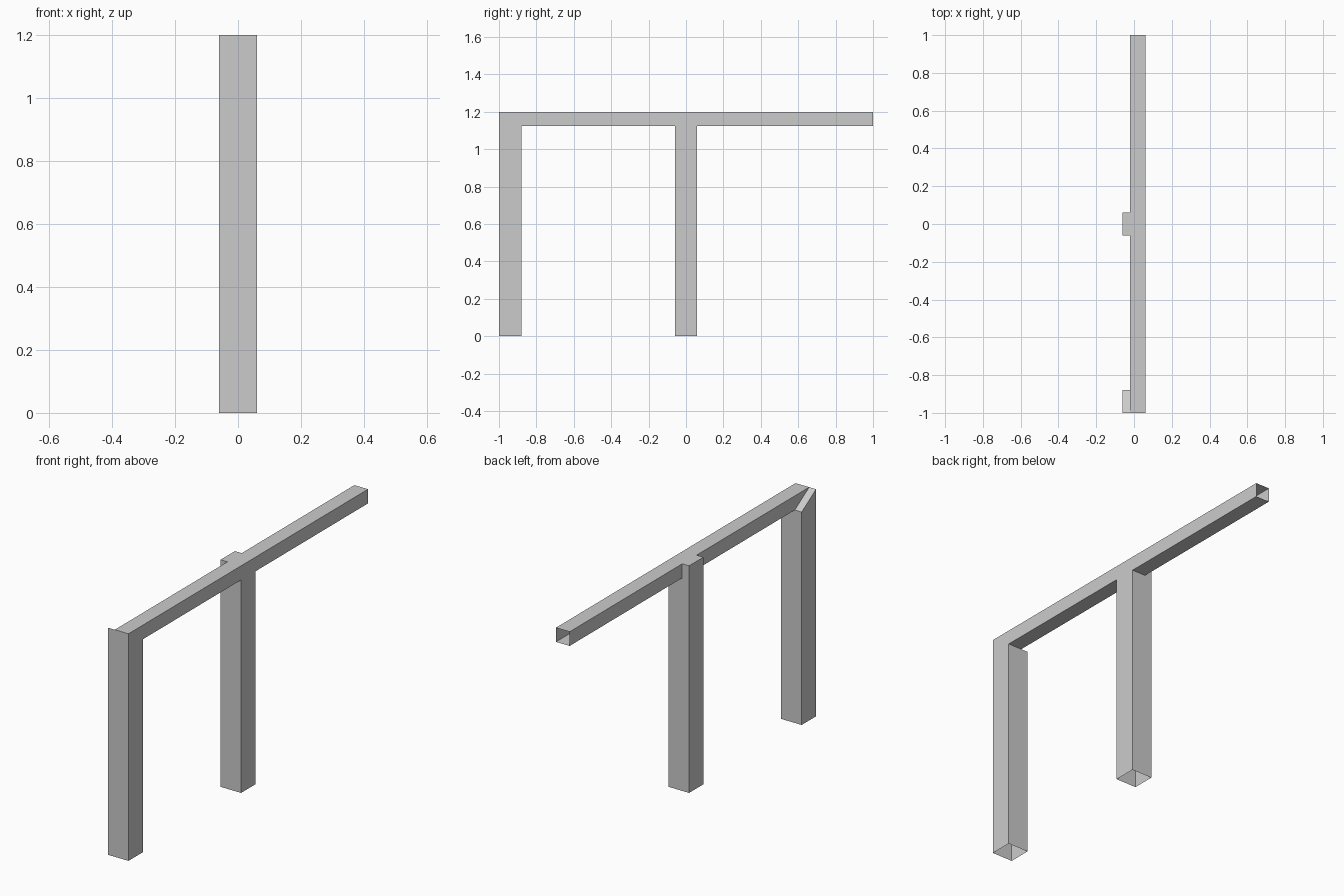
import bpy
import bmesh
from mathutils import Vector

cube = bpy.data.objects.get("Cube")
if cube:
    bpy.data.objects.remove(cube, do_unlink=True)

GREY = (0.6, 0.6, 0.6, 1.0)
grey = bpy.data.materials.new("plain grey")
grey.use_nodes = True
grey.diffuse_color = GREY
grey.node_tree.nodes["Principled BSDF"].inputs["Base Color"].default_value = GREY

TOP, UNDER = 1.2, 1.125        # beam height range
SIDE, INNER = 0.06, -0.02      # post half width, beam inner side
FRONT, BACK = -1.0, 1.0


def prism(name, profile, axis, low, high, open_edges):
    """Extrude a profile along x or y, leaving the listed profile edges open."""
    def point(p, depth):
        return Vector((depth, *p)) if axis == "x" else Vector((p[0], depth, p[1]))
    bm = bmesh.new()
    a = [bm.verts.new(point(p, low)) for p in profile]
    b = [bm.verts.new(point(p, high)) for p in profile]
    sides = []
    bm.faces.new(a)
    bm.faces.new(b)
    n = len(profile)
    for i in range(n):
        j = (i + 1) % n
        sides.append(bm.faces.new((a[i], a[j], b[j], b[i])))
    bmesh.ops.recalc_face_normals(bm, faces=bm.faces)
    bmesh.ops.delete(bm, geom=[sides[i] for i in open_edges], context="FACES_ONLY")
    mesh = bpy.data.meshes.new(name)
    bm.to_mesh(mesh)
    bm.free()
    mesh.materials.append(grey)
    obj = bpy.data.objects.new(name, mesh)
    bpy.context.collection.objects.link(obj)
    return obj


post_back = FRONT + 2 * SIDE

# Hollow beam, mitred at the front and open at the back
prism("top_beam", [(FRONT, TOP), (BACK, TOP), (BACK, UNDER), (post_back, UNDER)],
      "x", INNER, SIDE, (1, 3))

# Hollow front post with a sloping mitred top and open foot
prism("front_post", [(FRONT, 0), (post_back, 0), (post_back, UNDER), (FRONT, TOP)],
      "x", -SIDE, SIDE, (0,))

# Hollow middle post, notched around the beam, with an open foot
prism("middle_post", [(-SIDE, 0), (SIDE, 0), (SIDE, UNDER), (INNER, UNDER),
                      (INNER, TOP), (-SIDE, TOP)],
      "y", -SIDE, SIDE, (0, 2, 3))
